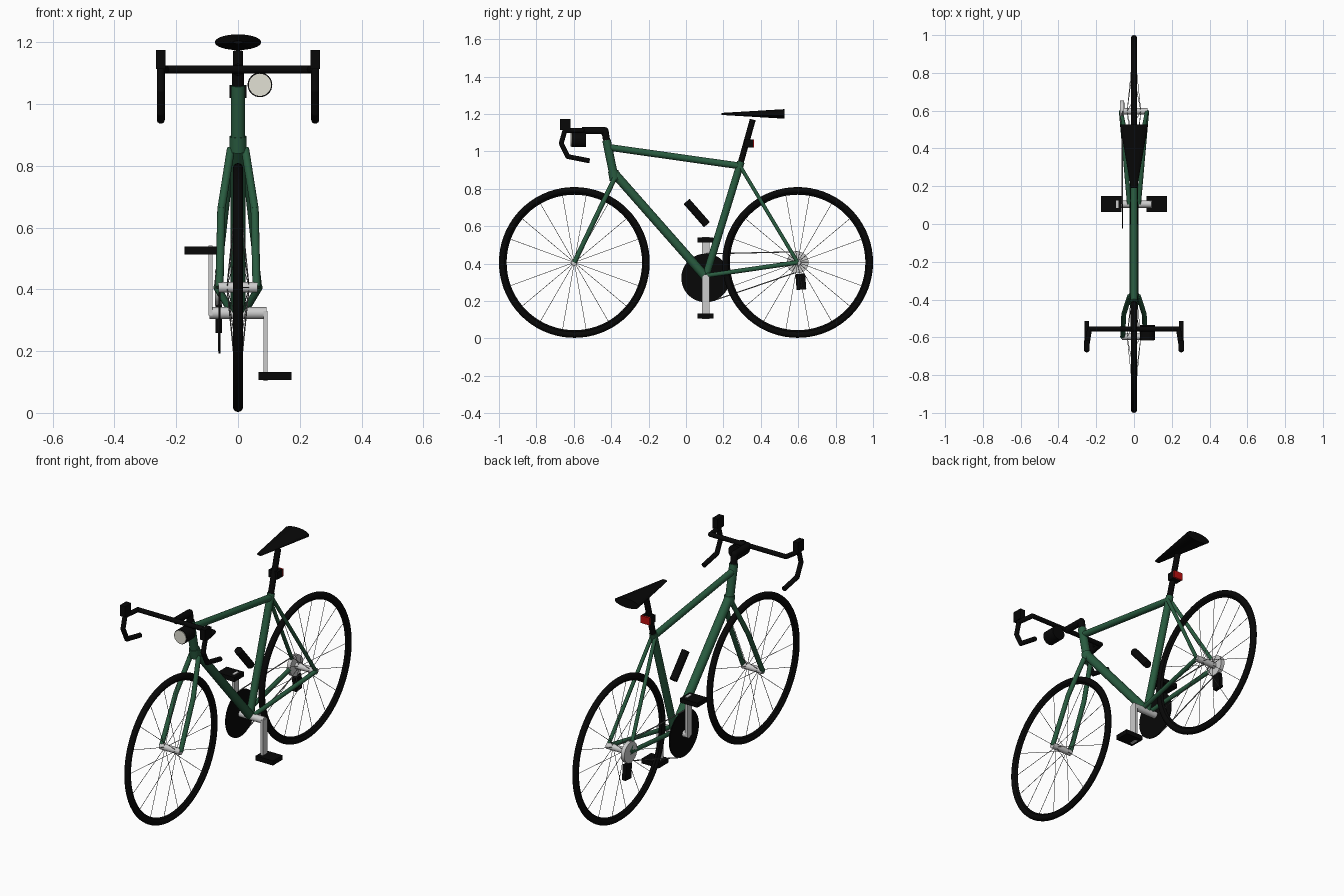
import bpy
import bmesh
import math
from mathutils import Vector, Matrix

cube = bpy.data.objects.get("Cube")
if cube:
    bpy.data.objects.remove(cube, do_unlink=True)


def material(name, rgb, rough=0.5):
    m = bpy.data.materials.new(name)
    m.use_nodes = True
    m.diffuse_color = (*rgb, 1)
    node = m.node_tree.nodes["Principled BSDF"]
    node.inputs["Base Color"].default_value = (*rgb, 1)
    node.inputs["Roughness"].default_value = rough
    return m


GREEN = material("frame green", (0.022, 0.105, 0.05))
BLACK = material("black", (0.0022, 0.0022, 0.0022))
SILVER = material("silver", (0.6, 0.6, 0.6))
STEEL = material("spoke steel", (0.2, 0.2, 0.2))
CREAM = material("lamp cream", (0.76, 0.75, 0.66))
RED = material("light red", (0.5, 0.005, 0.005))


def finish(name, bm, mat):
    mesh = bpy.data.meshes.new(name)
    bm.to_mesh(mesh)
    bm.free()
    mesh.materials.append(mat)
    obj = bpy.data.objects.new(name, mesh)
    bpy.context.collection.objects.link(obj)
    bpy.ops.object.select_all(action="DESELECT")
    obj.select_set(True)
    bpy.context.view_layer.objects.active = obj
    bpy.ops.object.shade_smooth_by_angle(angle=math.radians(40))
    return obj


def add_rod(bm, a, b, r1, r2=None, sides=16):
    a, b = Vector(a), Vector(b)
    turn = (b - a).to_track_quat("Z", "Y").to_matrix().to_4x4()
    bmesh.ops.create_cone(bm, cap_ends=True, segments=sides, radius1=r1,
                          radius2=r1 if r2 is None else r2, depth=(b - a).length,
                          matrix=Matrix.Translation((a + b) / 2) @ turn)


def rod(name, a, b, r1, mat, r2=None, sides=20):
    bm = bmesh.new()
    add_rod(bm, a, b, r1, r2, sides)
    return finish(name, bm, mat)


def box(name, centre, size, mat, tilt=0):
    bm = bmesh.new()
    bmesh.ops.create_cube(bm, size=1, matrix=Matrix.Translation(centre)
                          @ Matrix.Rotation(tilt, 4, "X") @ Matrix.Diagonal((*size, 1)))
    return finish(name, bm, mat)


def bent_tube(name, points, r, mat):
    # Straight lengths with a ball at each bend
    bm = bmesh.new()
    for a, b in zip(points, points[1:]):
        add_rod(bm, a, b, r)
    for p in points[1:-1]:
        bmesh.ops.create_uvsphere(bm, u_segments=16, v_segments=10, radius=r,
                                  matrix=Matrix.Translation(p))
    return finish(name, bm, mat)


def ring(name, hub, major, minor, mat):
    bpy.ops.mesh.primitive_torus_add(major_segments=72, minor_segments=14, location=hub,
                                     rotation=(0, math.pi / 2, 0),
                                     major_radius=major, minor_radius=minor)
    obj = bpy.context.object
    obj.name = name
    obj.data.materials.append(mat)
    bpy.ops.object.shade_smooth()


# Key points of the frame in the middle plane
AXLE_Z = 0.406
FRONT, REAR = Vector((0, -0.597, AXLE_Z)), Vector((0, 0.597, AXLE_Z))
HEAD_TOP, HEAD_LOW = Vector((0, -0.425, 1.06)), Vector((0, -0.385, 0.865))
CRANK = Vector((0, 0.105, 0.323))
SEAT = Vector((0, 0.29, 0.93))


# Wheels
def wheel(prefix, hub, half_width):
    ring(prefix + "_tyre", hub, 0.386, 0.017, BLACK)
    ring(prefix + "_rim", hub, 0.37, 0.008, BLACK)
    across = Vector((half_width, 0, 0))
    rod(prefix + "_hub", hub - across, hub + across, 0.017, SILVER)
    bm = bmesh.new()
    count = 18
    for i in range(count):
        angle = 2 * math.pi * i / count
        out = Vector((0, math.cos(angle), math.sin(angle)))
        flange = Vector((0.035 if i % 2 else -0.035, 0, 0))
        add_rod(bm, hub + flange + out * 0.014, hub + out * 0.366, 0.0014, sides=5)
    finish(prefix + "_spokes", bm, STEEL)


wheel("front", FRONT, 0.063)
wheel("rear", REAR, 0.072)

# Frame tubes
rod("head_tube", HEAD_LOW, HEAD_TOP, 0.023, GREEN)
rod("fork_crown", (0, -0.38, 0.845), (0, -0.389, 0.895), 0.028, GREEN)
rod("top_tube", (0, -0.417, 1.022), (0, 0.288, 0.922), 0.018, GREEN)
rod("down_tube", (0, -0.39, 0.89), CRANK + Vector((0, 0, 0.005)), 0.024, GREEN)
rod("seat_tube", CRANK + Vector((0, 0, 0.005)), SEAT + Vector((0, 0.004, 0.014)), 0.02, GREEN)
for side, s in (("left", 1), ("right", -1)):
    bent_tube(side + "_fork_blade", [(s * 0.023, -0.382, 0.855), (s * 0.054, -0.476, 0.66),
                                     (s * 0.06, FRONT.y, AXLE_Z)], 0.013, GREEN)
    rod(side + "_seat_stay", (s * 0.01, SEAT.y, 0.92), (s * 0.068, REAR.y, AXLE_Z), 0.01, GREEN)
    rod(side + "_chain_stay", (s * 0.025, CRANK.y, 0.335), (s * 0.068, REAR.y, AXLE_Z),
        0.012, GREEN)

# Cranks and pedals
rod("crank_axle", CRANK - Vector((0.093, 0, 0)), CRANK + Vector((0.093, 0, 0)), 0.019, SILVER)
for side, s in (("left", 1), ("right", -1)):
    box(side + "_crank_arm", CRANK + Vector((s * 0.089, 0, -s * 0.106)),
        (0.014, 0.04, 0.226), SILVER)
    box(side + "_pedal", CRANK + Vector((s * 0.12, 0, -s * 0.203)), (0.108, 0.085, 0.026), BLACK)

# Drivetrain on the right side
rod("chainring", CRANK + Vector((-0.063, 0, 0)), CRANK + Vector((-0.057, 0, 0)), 0.13, BLACK,
    sides=48)
rod("cassette", REAR + Vector((-0.074, 0, 0)), REAR + Vector((-0.052, 0, 0)), 0.058, SILVER,
    sides=32)
rod("upper_chain", (-0.062, 0.105, 0.452), (-0.062, 0.597, 0.463), 0.003, STEEL, sides=8)
rod("lower_chain", (-0.062, 0.15, 0.203), (-0.062, 0.61, 0.36), 0.003, STEEL, sides=8)
box("derailleur", (-0.062, 0.614, 0.303), (0.022, 0.052, 0.085), BLACK, 0.08)

# Bottle
rod("bottle", (0, 0.003, 0.732), (0, 0.112, 0.608), 0.021, BLACK)

# Seat post and saddle
rod("seat_post", SEAT, (0, 0.357, 1.17), 0.016, BLACK)
saddle = rod("saddle", (0, 0.527, 0), (0, 0.19, 0), 0.075, BLACK, 0.016, 32)
saddle.scale.z = 0.34
saddle.location.z = 1.2

# Rear light with a red back plate
box("rear_light_body", (0, 0.335, 1.041), (0.055, 0.044, 0.042), BLACK)
box("rear_light_lens", (0, 0.36, 1.041), (0.055, 0.009, 0.042), RED)

# Stem and handlebars
bent_tube("stem", [HEAD_TOP, (0, -0.433, 1.11), (0, -0.555, 1.112)], 0.019, BLACK)
half_bar = [(0.235, -0.555, 1.112), (0.25, -0.648, 1.11), (0.25, -0.667, 1.043),
            (0.25, -0.632, 0.972), (0.25, -0.515, 0.949)]
bent_tube("handlebar", [(-x, y, z) for x, y, z in reversed(half_bar)] + half_bar, 0.013, BLACK)
for side, s in (("left", 1), ("right", -1)):
    box(side + "_brake_hood", (s * 0.25, -0.645, 1.144), (0.031, 0.056, 0.06), BLACK)

# Headlamp beside the stem
rod("headlamp_body", (0.071, -0.613, 1.062), (0.071, -0.535, 1.062), 0.04, BLACK, sides=32)
rod("headlamp_lens", (0.071, -0.617, 1.062), (0.071, -0.61, 1.062), 0.036, CREAM, sides=32)
